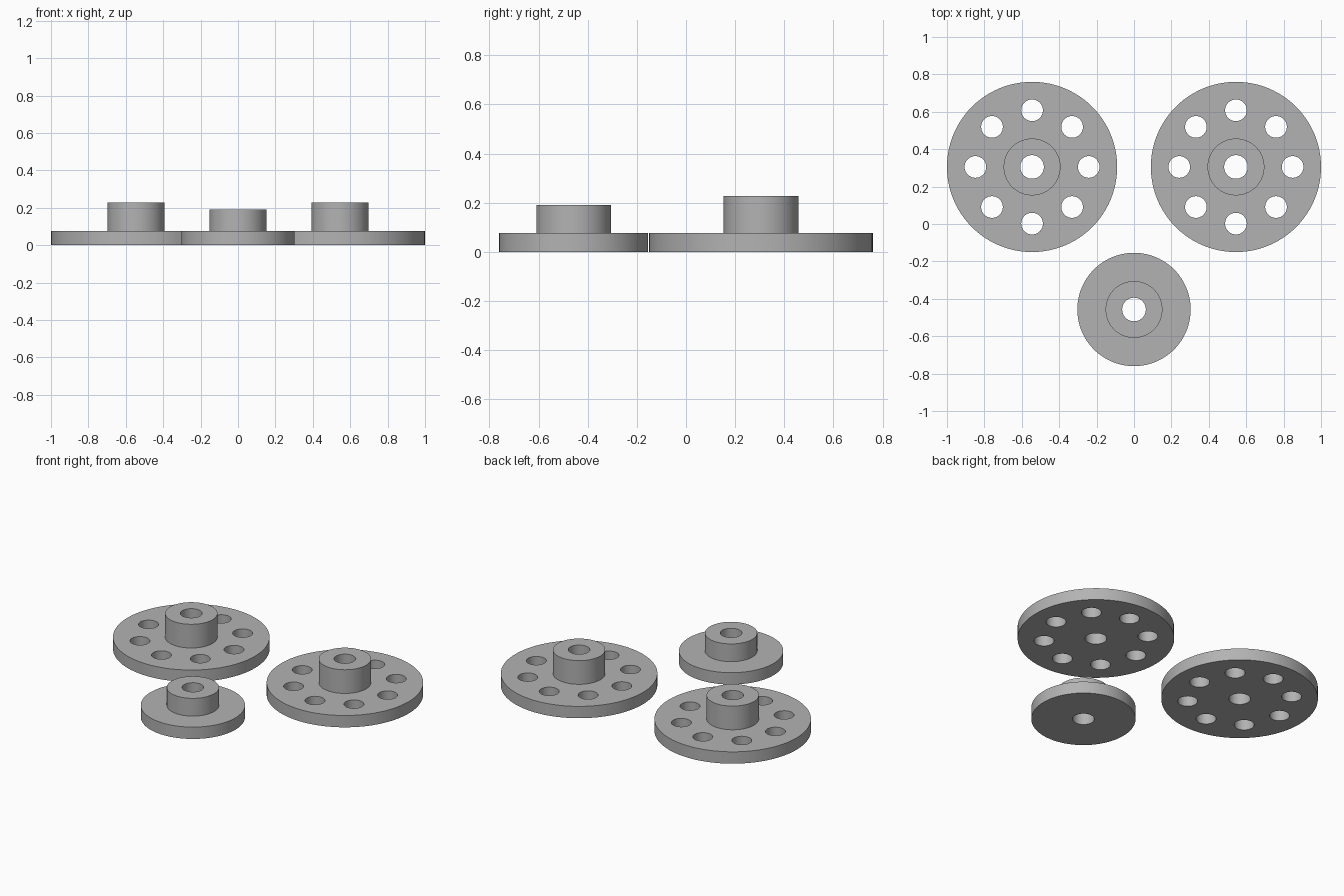
import bpy, bmesh, math
from mathutils import Matrix, Vector

if "Cube" in bpy.data.objects:
    bpy.data.objects.remove(bpy.data.objects["Cube"])

SEGMENTS = 96
PLATE_TOP = 0.076
HUB_RADIUS = 0.152
BORE_RADIUS = 0.063

grey = bpy.data.materials.new("plain grey")
grey.diffuse_color = (0.45, 0.45, 0.45, 1)
grey.use_nodes = True
grey.node_tree.nodes["Principled BSDF"].inputs["Base Color"].default_value = grey.diffuse_color


def add_object(name, bm):
    bmesh.ops.recalc_face_normals(bm, faces=bm.faces)
    mesh = bpy.data.meshes.new(name)
    bm.to_mesh(mesh)
    bm.free()
    mesh.materials.append(grey)
    obj = bpy.data.objects.new(name, mesh)
    bpy.context.collection.objects.link(obj)
    return obj


def flanged_hub(name, radius, height, location):
    """Plate, raised hub and bore, turned from one closed section."""
    section = [(BORE_RADIUS, 0), (radius, 0), (radius, PLATE_TOP),
               (HUB_RADIUS, PLATE_TOP), (HUB_RADIUS, height), (BORE_RADIUS, height)]
    bm = bmesh.new()
    rings = []
    for r, z in section:
        ring = []
        for i in range(SEGMENTS):
            a = math.tau * i / SEGMENTS
            ring.append(bm.verts.new((r * math.cos(a), r * math.sin(a), z)))
        rings.append(ring)
    for k, ring in enumerate(rings):
        following = rings[(k + 1) % len(rings)]
        for i in range(SEGMENTS):
            j = (i + 1) % SEGMENTS
            bm.faces.new((ring[i], ring[j], following[j], following[i]))
    obj = add_object(name, bm)
    obj.location = location
    return obj


def drill_holes(obj, count, pitch_radius, hole_radius):
    """Ring of through holes in the plate."""
    bm = bmesh.new()
    for i in range(count):
        offset = Matrix.Rotation(math.tau * i / count, 4, 'Z') @ Vector((pitch_radius, 0, 0.04))
        bmesh.ops.create_cone(bm, cap_ends=True, segments=40, radius1=hole_radius,
                              radius2=hole_radius, depth=0.2,
                              matrix=Matrix.Translation(offset))
    cutter = add_object("hole_cutter", bm)
    cutter.location = obj.location
    cutter.hide_render = True
    cut = obj.modifiers.new("holes", 'BOOLEAN')
    cut.operation = 'DIFFERENCE'
    cut.solver = 'EXACT'
    cut.object = cutter
    bpy.context.view_layer.update()
    bpy.context.view_layer.objects.active = obj
    bpy.ops.object.modifier_apply(modifier=cut.name)
    bpy.data.objects.remove(cutter)


# Two large drilled wheels
parts = []
for side, x in (("left", -0.545), ("right", 0.545)):
    wheel = flanged_hub(side + "_drilled_wheel", 0.455, 0.228, (x, 0.305, 0))
    drill_holes(wheel, 8, 0.303, 0.058)
    parts.append(wheel)

# Small plain wheel
parts.append(flanged_hub("small_wheel", 0.303, 0.19, (0, -0.457, 0)))

# Smooth round walls, sharp rims
for obj in parts:
    bpy.ops.object.select_all(action='DESELECT')
    obj.select_set(True)
    bpy.context.view_layer.objects.active = obj
    bpy.ops.object.shade_smooth_by_angle(angle=math.radians(30))
